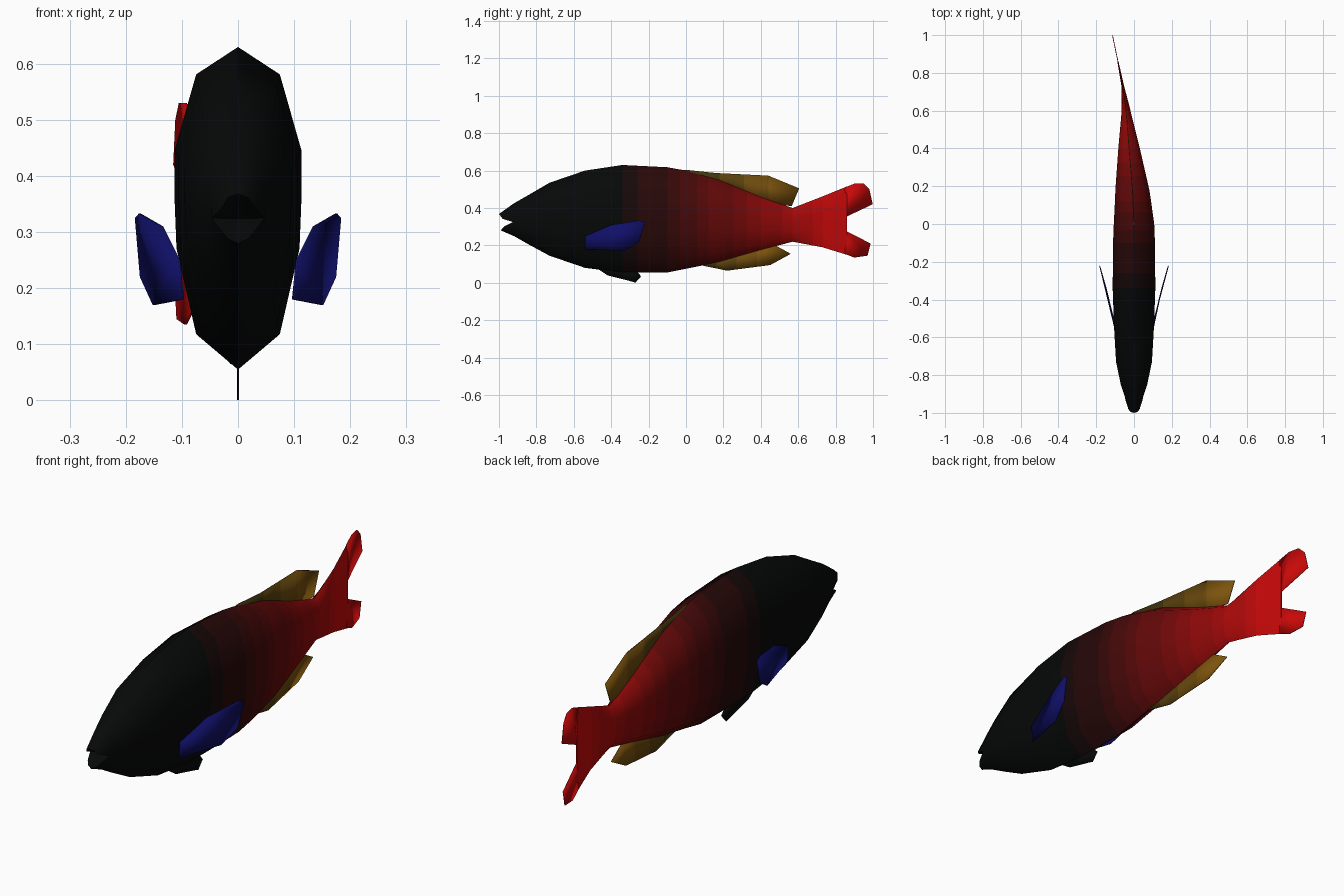
import bpy, bmesh
from mathutils import Vector

if "Cube" in bpy.data.objects:
    bpy.data.objects.remove(bpy.data.objects["Cube"])


def material(name, rgb):
    m = bpy.data.materials.new(name)
    m.diffuse_color = (*rgb, 1)
    m.use_nodes = True
    m.node_tree.nodes["Principled BSDF"].inputs["Base Color"].default_value = m.diffuse_color
    return m


def make_object(name, bm, mats, angle=0.9):
    bmesh.ops.recalc_face_normals(bm, faces=bm.faces)
    me = bpy.data.meshes.new(name)
    bm.to_mesh(me)
    bm.free()
    for m in mats:
        me.materials.append(m)
    ob = bpy.data.objects.new(name, me)
    bpy.context.collection.objects.link(ob)
    bpy.ops.object.select_all(action='DESELECT')
    ob.select_set(True)
    bpy.context.view_layer.objects.active = ob
    bpy.ops.object.shade_smooth_by_angle(angle=angle)
    return ob


# black-to-red gradient along the body, in steps
STEPS = 14
reds = []
for i in range(STEPS):
    t = i / (STEPS - 1)
    reds.append(material(f"scale_{i}", ((0.06 + 0.72 * t) ** 2.2, 0.0025, 0.0025)))


def red_index(y):
    t = (y + 0.4) / 1.25
    return max(0, min(STEPS - 1, int(t * STEPS)))


# sideways curve of the spine towards the tail
SPINE = [(-2, 0), (0, 0), (0.16, -0.007), (0.45, -0.03), (0.6, -0.042),
         (0.75, -0.062), (0.86, -0.085), (1.0, -0.114)]


def bend(y):
    for (a, xa), (b, xb) in zip(SPINE, SPINE[1:]):
        if y <= b:
            return xa + (xb - xa) * (y - a) / (b - a)
    return SPINE[-1][1]


# body: y, bottom, top, half width
STATIONS = [
    (-0.92, 0.25, 0.425, 0.047), (-0.85, 0.21, 0.465, 0.07),
    (-0.73, 0.145, 0.535, 0.095), (-0.54, 0.08, 0.6, 0.106),
    (-0.34, 0.055, 0.63, 0.113), (-0.1, 0.055, 0.618, 0.111),
    (0.0, 0.075, 0.6, 0.107), (0.18, 0.112, 0.55, 0.09),
    (0.4, 0.175, 0.46, 0.057), (0.57, 0.22, 0.40, 0.028),
    (0.73, 0.19, 0.462, 0.007), (0.86, 0.15, 0.515, 0.003)]
HALF = [(0, 1), (0.66, 0.83), (1, 0.36), (1.0, 0.05), (0.97, -0.25), (0.66, -0.78), (0, -1)]
SECTION = HALF + [(-x, z) for x, z in HALF[-2:0:-1]]

fine = [STATIONS[0]]
for a, b in zip(STATIONS, STATIONS[1:]):
    n = 3 if a[0] >= -0.4 and a[0] < 0.7 else 1
    fine += [tuple(p + (q - p) * k / n for p, q in zip(a, b)) for k in range(1, n + 1)]

# open lips in front of the first ring
lip = [(0, -1, 0.368), (0.018, -0.995, 0.362), (0.03, -0.98, 0.342), (0.047, -0.925, 0.325),
       (0.03, -0.97, 0.302), (0.018, -0.985, 0.288), (0, -0.99, 0.28)]
rings = [[Vector(p) for p in lip] + [Vector((-x, y, z)) for x, y, z in lip[-2:0:-1]]]
for y, lo, hi, w in fine:
    c, h = (lo + hi) / 2, (hi - lo) / 2
    rings.append([Vector((bend(y) + w * x, y, c + h * z)) for x, z in SECTION])

bm = bmesh.new()
loops = [[bm.verts.new(p) for p in r] for r in rings]
for a, b in zip(loops, loops[1:]):
    for i in range(len(a)):
        j = (i + 1) % len(a)
        bm.faces.new((a[i], a[j], b[j], b[i]))
throat = bm.verts.new((0, -0.92, 0.324))
for i in range(12):
    bm.faces.new((loops[0][i], loops[0][(i + 1) % 12], throat))
bm.faces.new(loops[-1])
for f in bm.faces:
    f.material_index = red_index(f.calc_center_median().y)
make_object("body", bm, reds)


def fin(name, pts, mats, pick=lambda y: 0, cuts=()):
    """Thin sheet from 3D points, sliced along y for colour steps."""
    bm = bmesh.new()
    bm.faces.new([bm.verts.new(p) for p in pts])
    for y in cuts:
        bmesh.ops.bisect_plane(bm, geom=bm.verts[:] + bm.edges[:] + bm.faces[:],
                               plane_co=(0, y, 0), plane_no=(0, 1, 0))
    for f in bm.faces:
        f.material_index = pick(f.calc_center_median().y)
    ob = make_object(name, bm, mats, 0.5)
    s = ob.modifiers.new("thickness", 'SOLIDIFY')
    s.thickness, s.offset = 0.004, 0
    return ob


def spine_points(yz):
    return [(bend(y), y, z) for y, z in yz]


# tail lobes
fin("tail_upper_lobe", spine_points([(0.85, 0.51), (0.9, 0.53), (0.95, 0.53), (0.98, 0.5),
                                     (0.998, 0.42), (0.86, 0.355), (0.85, 0.35)]), [reds[-1]])
fin("tail_lower_lobe", spine_points([(0.85, 0.28), (0.86, 0.275), (0.987, 0.21), (0.97, 0.145),
                                     (0.9, 0.135), (0.85, 0.155)]), [reds[-1]])

# dorsal and anal fins, olive fading to amber
ambers = [material(f"amber_{i}", (0.05 + 0.05 * i, 0.035 + 0.017 * i, 0.004)) for i in range(4)]
fin("dorsal_fin", spine_points([(-0.03, 0.6), (0.0, 0.604), (0.16, 0.587), (0.44, 0.573), (0.605, 0.505),
                                (0.565, 0.41), (0.4, 0.43), (0.18, 0.52)]),
    ambers, lambda y: max(0, min(3, int((y - 0.05) / 0.13))), (0.18, 0.31, 0.44))
fin("anal_fin", spine_points([(0.05, 0.1), (0.22, 0.065), (0.45, 0.095), (0.56, 0.155),
                              (0.46, 0.21), (0.2, 0.14)]),
    ambers, lambda y: max(0, min(3, int((y - 0.05) / 0.11))), (0.16, 0.27, 0.38))

# pelvic fin
fin("pelvic_fin", [(0, y, z) for y, z in [(-0.48, 0.08), (-0.42, 0.04), (-0.29, 0.007), (-0.27, 0.001),
                                          (-0.24, 0.035), (-0.27, 0.07)]], [reds[0]])

# pectoral fins
blue = material("deep_blue", (0.005, 0.005, 0.14))
PECTORAL = [(0.098, -0.54, 0.18), (0.15, -0.33, 0.17), (0.173, -0.25, 0.22), (0.182, -0.22, 0.325),
            (0.175, -0.25, 0.333), (0.135, -0.4, 0.31), (0.105, -0.54, 0.25)]
for side, name in ((1, "right"), (-1, "left")):
    fin(f"pectoral_fin_{name}", [(side * x, y, z) for x, y, z in PECTORAL], [blue])
